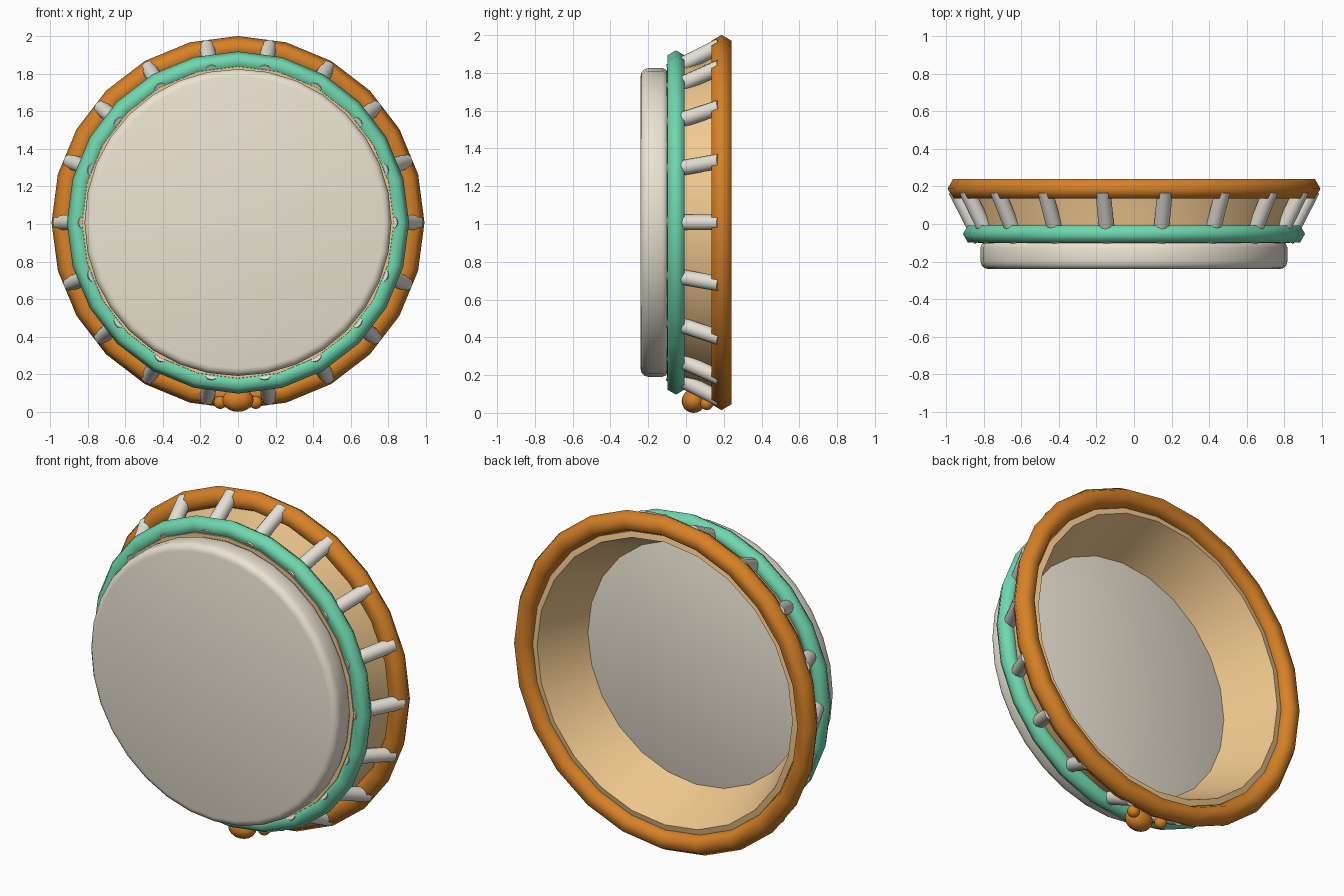
import bpy, math
from mathutils import Vector

if "Cube" in bpy.data.objects:
    bpy.data.objects.remove(bpy.data.objects["Cube"])

CZ = 1.008  # height of the drum axis


def material(name, color):
    m = bpy.data.materials.new(name)
    m.diffuse_color = (*color, 1)
    m.use_nodes = True
    m.node_tree.nodes["Principled BSDF"].inputs["Base Color"].default_value = m.diffuse_color
    return m


ORANGE = material("orange", (0.68, 0.22, 0.02))
TEAL = material("teal", (0.16, 0.68, 0.43))
TAN = material("tan", (0.87, 0.58, 0.27))
CREAM = material("cream", (0.83, 0.77, 0.65))
IVORY = material("ivory", (0.78, 0.75, 0.68))


def finish(name, mat, angle=40):
    ob = bpy.context.object
    ob.name = name
    ob.data.materials.append(mat)
    bpy.ops.object.shade_smooth_by_angle(angle=math.radians(angle))
    return ob


def ring(name, mat, y, major, minor):
    bpy.ops.mesh.primitive_torus_add(major_segments=24, minor_segments=6,
                                     major_radius=major, minor_radius=minor,
                                     location=(0, y, CZ), rotation=(math.pi / 2, 0, 0))
    return finish(name, mat, 65)


def lathe(name, mat, profile, seg, closed, angle=40):
    """Revolve (radius, y) points around the drum axis."""
    verts, faces, n = [], [], len(profile)
    for i in range(seg):
        a = 2 * math.pi * i / seg
        verts += [(r * math.cos(a), y, CZ + r * math.sin(a)) for r, y in profile]
    for i in range(seg):
        j = (i + 1) % seg
        for k in range(n if closed else n - 1):
            l = (k + 1) % n
            faces.append((i * n + k, i * n + l, j * n + l, j * n + k))
    if not closed:
        faces.append([i * n for i in range(seg)])
        faces.append([i * n + n - 1 for i in reversed(range(seg))])
    me = bpy.data.meshes.new(name)
    me.from_pydata(verts, [], faces)
    ob = bpy.data.objects.new(name, me)
    bpy.context.collection.objects.link(ob)
    bpy.ops.object.select_all(action='DESELECT')
    bpy.context.view_layer.objects.active = ob
    ob.select_set(True)
    bpy.ops.object.mode_set(mode='EDIT')
    bpy.ops.mesh.select_all(action='SELECT')
    bpy.ops.mesh.normals_make_consistent(inside=False)
    bpy.ops.object.mode_set(mode='OBJECT')
    return finish(name, mat, angle)


# Hoops
ring("rear_hoop", ORANGE, 0.188, 0.932, 0.061)
ring("front_hoop", TEAL, -0.053, 0.859, 0.052)

# Tapered open shell
lathe("shell", TAN, [(0.83, -0.1), (0.85, 0.03), (0.885, 0.19), (0.84, 0.2),
                     (0.775, 0.05), (0.71, -0.1)], 24, True)

# Drum head with rounded edges
b = 0.04
edge = [(0.817 - b + b * math.sin(t), -0.24 + b - b * math.cos(t))
        for t in (math.radians(d) for d in (0, 30, 60, 90))]
back = [(0.817, -0.125), (0.808, -0.104), (0.787, -0.095)]
lathe("drum_head", CREAM, edge + back, 32, False, 50)

# Slanted tension pegs between the hoops
for i in range(18):
    a = math.radians(20 * i)
    d = Vector((math.cos(a), 0, math.sin(a)))
    p = d * 0.812 + Vector((0, -0.088, CZ))
    q = d * 0.95 + Vector((0, 0.18, CZ))
    bpy.ops.mesh.primitive_cylinder_add(vertices=12, radius=0.041, depth=(q - p).length,
                                        location=(p + q) / 2)
    bpy.context.object.rotation_euler = (q - p).to_track_quat('Z', 'Y').to_euler()
    finish(f"peg_{i + 1}", IVORY)

# Beads under the drum
for name, loc, size in (("centre_bead", (0, 0.04, 0.063), (0.083, 0.063, 0.063)),
                        ("left_bead", (-0.095, 0.11, 0.05), (0.035,) * 3),
                        ("right_bead", (0.095, 0.11, 0.05), (0.035,) * 3)):
    bpy.ops.mesh.primitive_uv_sphere_add(segments=16, ring_count=10, radius=1, location=loc)
    bpy.context.object.scale = size
    finish(name, ORANGE)
